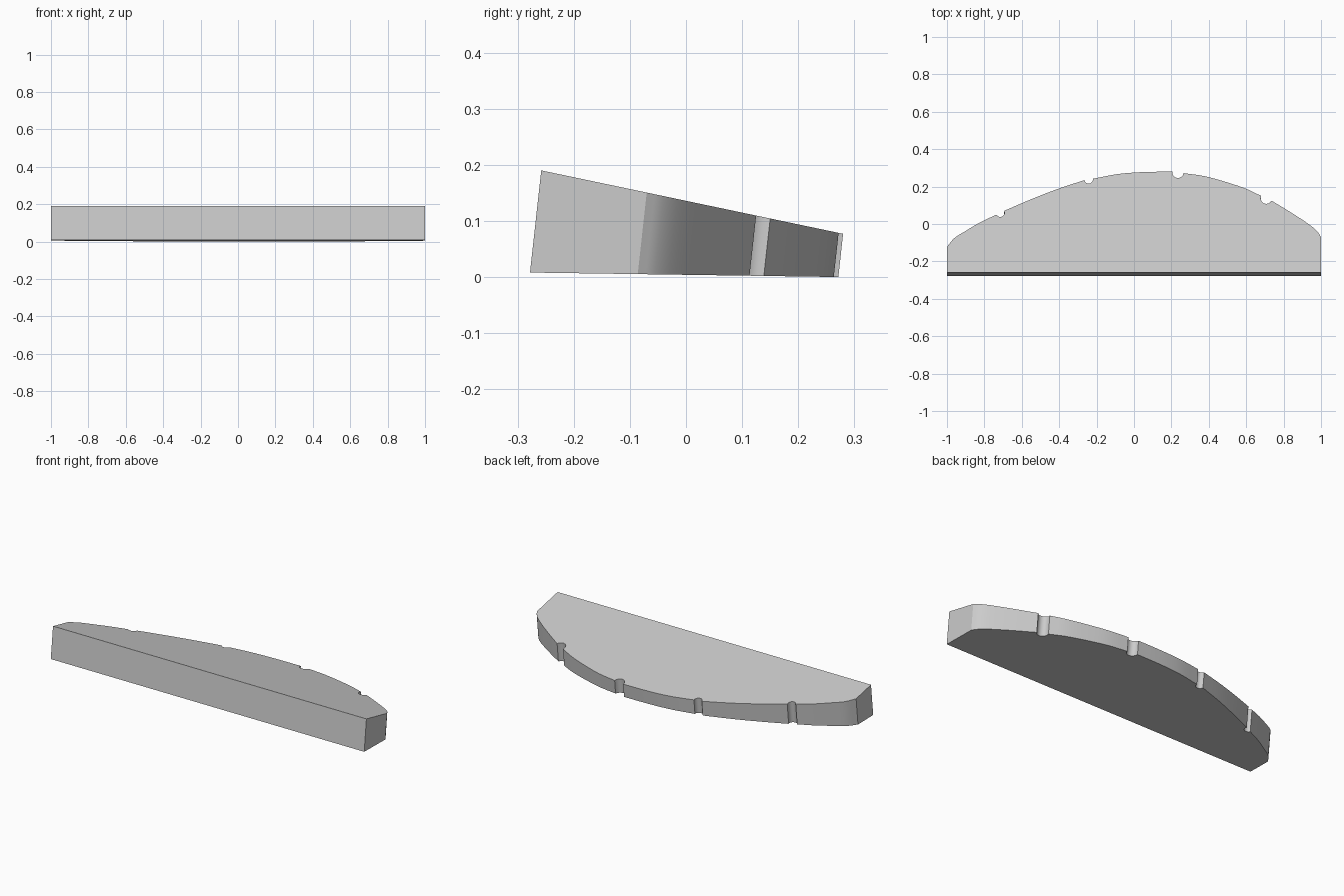
import bpy, bmesh, math
from mathutils import Vector

cube = bpy.data.objects.get("Cube")
if cube:
    bpy.data.objects.remove(cube, do_unlink=True)

# Curved back edge, split into spans; a round notch joins each span to the next
spans = [
    [(-1, -.122), (-.96, -.075), (-.9, -.037), (-.82, .01), (-.735, .05)],
    [(-.695, .07), (-.56, .128), (-.42, .183), (-.265, .235)],
    [(-.22, .242), (-.1, .265), (0, .275), (.1, .279), (.205, .28)],
    [(.265, .272), (.38, .255), (.5, .222), (.6, .188), (.68, .15)],
    [(.735, .125), (.85, .055), (.94, -.005), (.98, -.04), (1, -.07)],
]
FRONT, BACK = -.258, .28


def smooth_span(points, steps=4):
    """Catmull-Rom curve through the points."""
    p = [Vector(q) for q in points]
    p = [2 * p[0] - p[1]] + p + [2 * p[-1] - p[-2]]
    out = []
    for a, b, c, d in zip(p, p[1:], p[2:], p[3:]):
        for i in range(steps):
            t = i / steps
            out.append(.5 * (2 * b + (c - a) * t + (2 * a - 5 * b + 4 * c - d) * t**2
                             + (3 * b - a - 3 * c + d) * t**3))
    return out + [p[-2]]


def notch(a, b, steps=8):
    """Half circle cut inward between two lips."""
    mid, half = (a + b) / 2, (b - a) / 2
    inward = Vector((half.y, -half.x))
    angles = [math.pi * i / steps for i in range(1, steps)]
    return [mid - half * math.cos(t) + inward * math.sin(t) for t in angles]


outline = [Vector((1, FRONT)), Vector((-1, FRONT))]
for i, span in enumerate(spans):
    curve = smooth_span(span)
    if i:
        outline += notch(outline[-1], curve[0])
    outline += curve

# Wedge body: sloping top, nearly level underside, walls leaning back
bm = bmesh.new()
top, bottom = [], []
for p in outline:
    zt = .19 - .21 * (p.y - FRONT)
    zb = .008 * (BACK - p.y) / (BACK - FRONT)
    top.append(bm.verts.new((p.x, p.y, zt)))
    bottom.append(bm.verts.new((p.x, p.y - .11 * (zt - zb), zb)))
bm.faces.new(top)
bm.faces.new(bottom)
for i in range(len(top)):
    j = (i + 1) % len(top)
    bm.faces.new((top[i], top[j], bottom[j], bottom[i]))
bmesh.ops.recalc_face_normals(bm, faces=bm.faces)
mesh = bpy.data.meshes.new("notched_wedge")
bm.to_mesh(mesh)
bm.free()
wedge = bpy.data.objects.new("notched_wedge", mesh)
bpy.context.collection.objects.link(wedge)

# Single plain grey
grey = bpy.data.materials.new("light_grey")
grey.use_nodes = True
colour = (.6, .6, .6, 1)
grey.diffuse_color = colour
grey.node_tree.nodes["Principled BSDF"].inputs["Base Color"].default_value = colour
mesh.materials.append(grey)

bpy.ops.object.select_all(action='DESELECT')
wedge.select_set(True)
bpy.context.view_layer.objects.active = wedge
bpy.ops.object.shade_smooth_by_angle(angle=math.radians(30))
